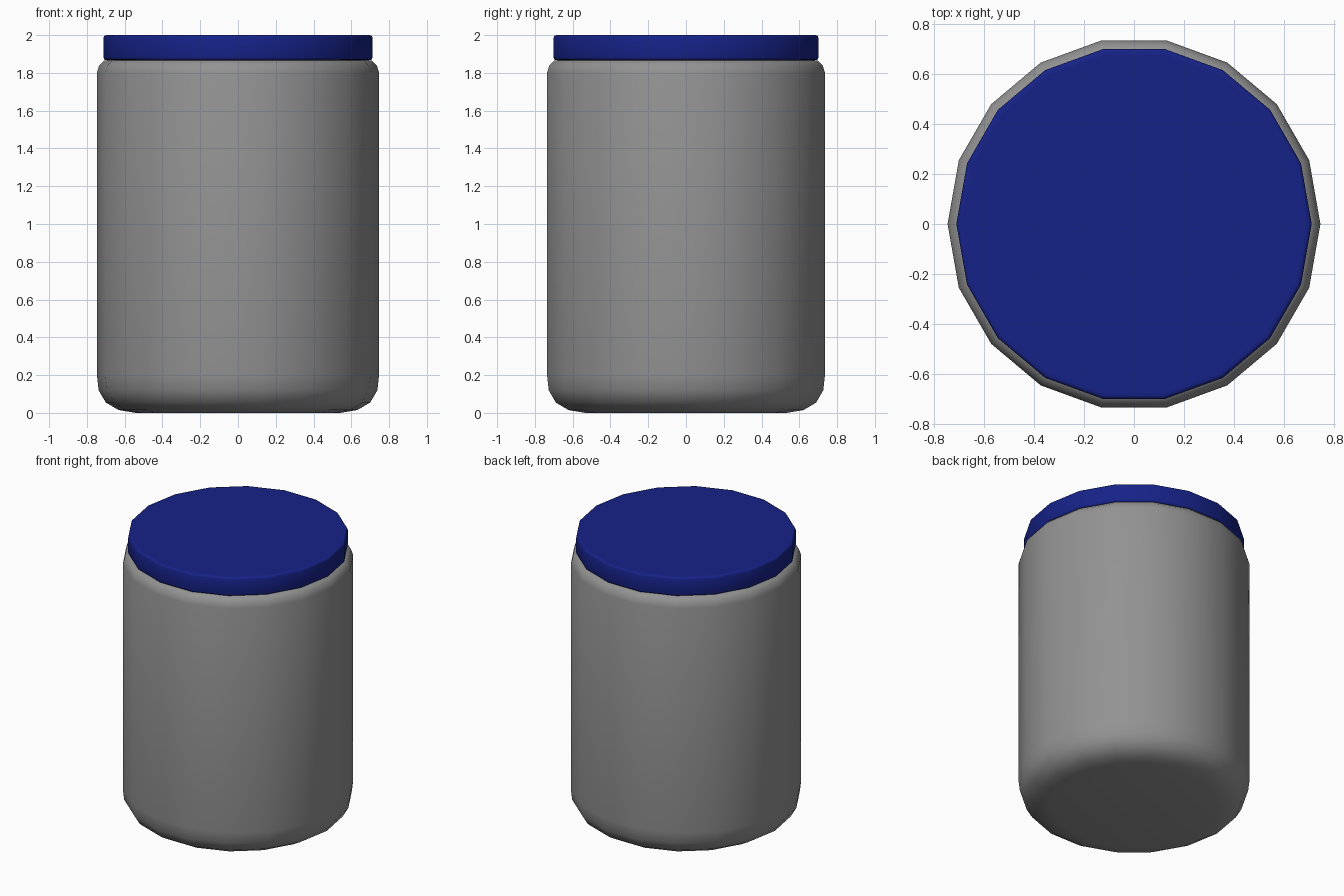
import bpy, bmesh, math

if "Cube" in bpy.data.objects:
    bpy.data.objects.remove(bpy.data.objects["Cube"])

SIDES = 18


def lathe(name, profile, color):
    """Revolve a (radius, z) profile, bottom to top, and cap both ends."""
    bm = bmesh.new()
    rings = []
    for r, z in profile:
        rings.append([bm.verts.new((r * math.cos(a), r * math.sin(a), z))
                      for a in (math.tau * i / SIDES for i in range(SIDES))])
    for low, high in zip(rings, rings[1:]):
        for i in range(SIDES):
            j = (i + 1) % SIDES
            bm.faces.new((low[i], low[j], high[j], high[i]))
    bm.faces.new(rings[0][::-1])
    bm.faces.new(rings[-1])
    mesh = bpy.data.meshes.new(name)
    bm.to_mesh(mesh)
    bm.free()
    obj = bpy.data.objects.new(name, mesh)
    bpy.context.collection.objects.link(obj)
    mat = bpy.data.materials.new(name + "_color")
    mat.diffuse_color = color
    mat.use_nodes = True
    mat.node_tree.nodes["Principled BSDF"].inputs["Base Color"].default_value = mat.diffuse_color
    mesh.materials.append(mat)
    bpy.ops.object.select_all(action='DESELECT')
    obj.select_set(True)
    bpy.context.view_layer.objects.active = obj
    bpy.ops.object.shade_smooth_by_angle(angle=math.radians(50))
    return obj


# Jar body: wide rounded base, straight wall, tight rounded shoulder
lathe("jar_body", [(0.54, 0.0), (0.632, 0.015), (0.70, 0.055), (0.738, 0.12),
                   (0.747, 0.20), (0.747, 1.80), (0.735, 1.84),
                   (0.708, 1.865), (0.67, 1.87)], (0.29, 0.29, 0.29, 1))

# Lid: flat disc with small rounded rims
lathe("lid", [(0.685, 1.868), (0.70, 1.868), (0.709, 1.872), (0.712, 1.882),
              (0.712, 1.986), (0.708, 1.996), (0.698, 2.0), (0.685, 2.0)],
      (0.008, 0.016, 0.245, 1))
